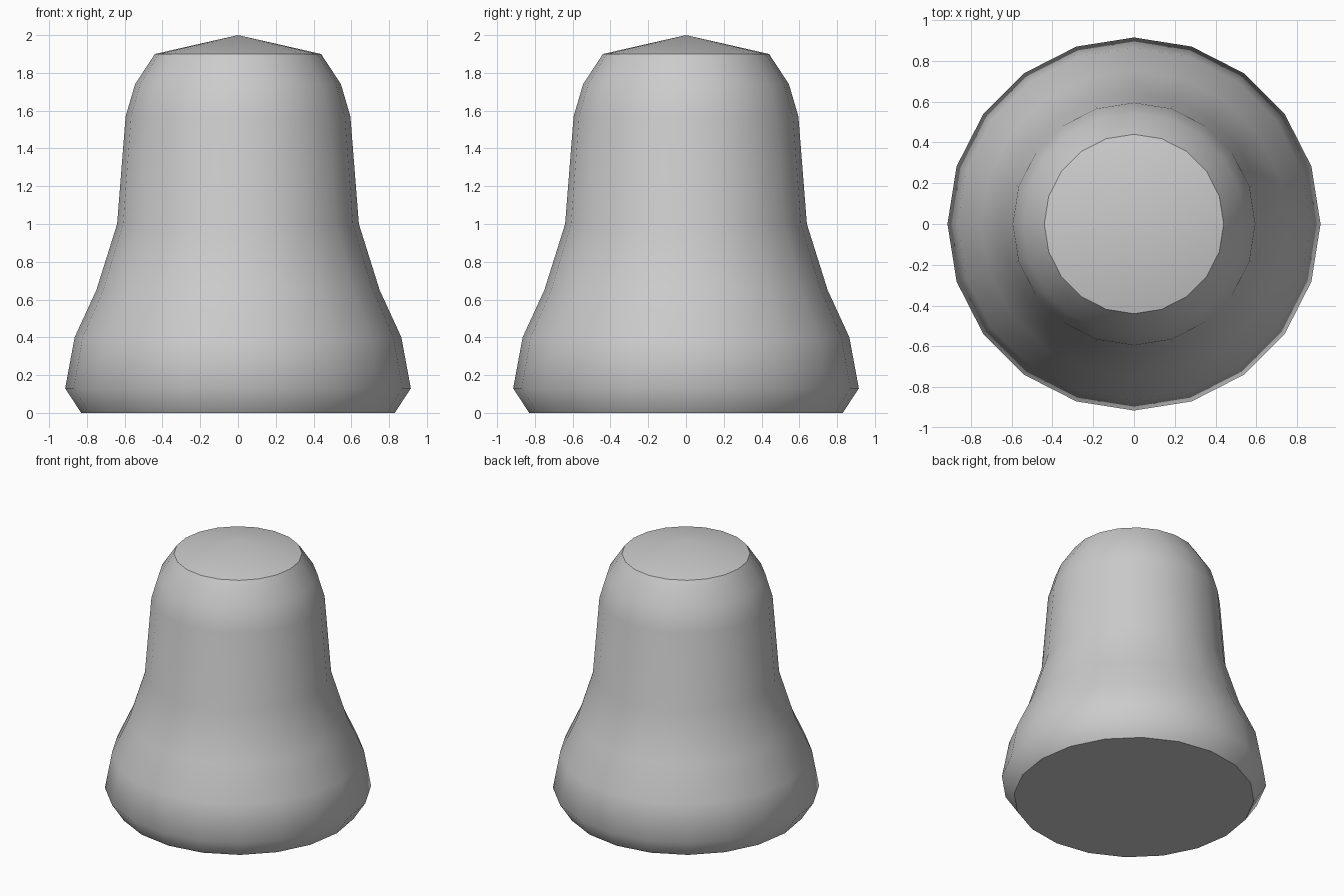
import bpy, bmesh
from math import cos, sin, pi

if "Cube" in bpy.data.objects:
    bpy.data.objects.remove(bpy.data.objects["Cube"])

SIDES = 20
# (radius, height) from base rim to top rim
PROFILE = [(0.83, 0.0), (0.915, 0.13), (0.865, 0.40), (0.75, 0.65),
           (0.64, 1.0), (0.595, 1.57), (0.545, 1.74), (0.44, 1.90)]

bm = bmesh.new()


def ring(radius, z):
    return [bm.verts.new((radius * cos(2 * pi * i / SIDES),
                          radius * sin(2 * pi * i / SIDES), z))
            for i in range(SIDES)]


# Turned bell-shaped body
rings = [ring(r, z) for r, z in PROFILE]
for low, high in zip(rings, rings[1:]):
    for i in range(SIDES):
        j = (i + 1) % SIDES
        bm.faces.new((low[i], low[j], high[j], high[i]))

# Flat base and shallow cone cap
bm.faces.new(rings[0][::-1])
apex = bm.verts.new((0, 0, 2.0))
for i in range(SIDES):
    bm.faces.new((rings[-1][i], rings[-1][(i + 1) % SIDES], apex))

# Smooth shading with crisp rims at both caps
for f in bm.faces:
    f.smooth = True
for rim in (rings[0], rings[-1]):
    for i in range(SIDES):
        bm.edges.get((rim[i], rim[(i + 1) % SIDES])).smooth = False

mesh = bpy.data.meshes.new("bell_body")
bm.to_mesh(mesh)
bm.free()
bpy.context.collection.objects.link(bpy.data.objects.new("bell_body", mesh))
